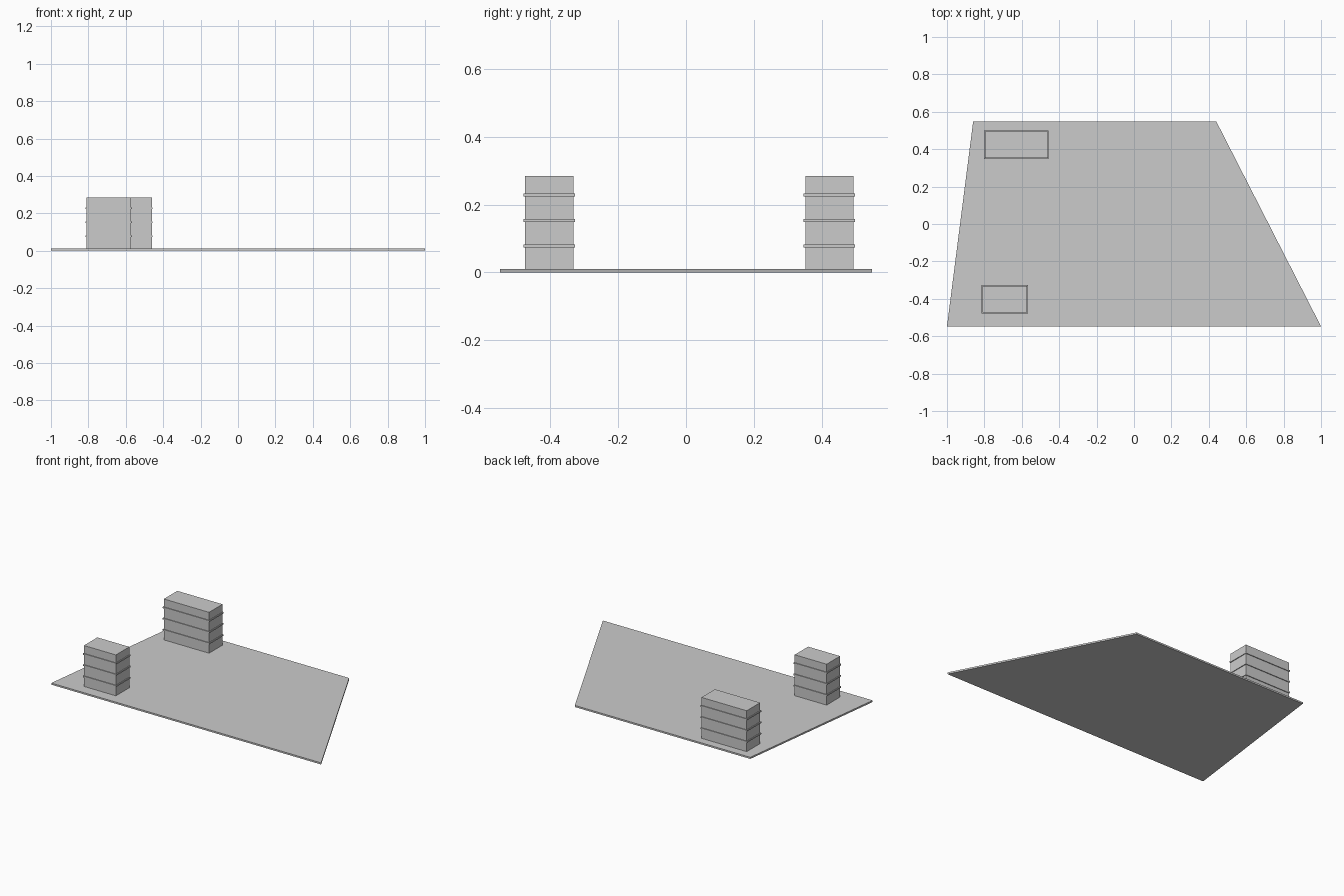
import bpy
import bmesh

cube = bpy.data.objects.get("Cube")
if cube:
    bpy.data.objects.remove(cube, do_unlink=True)

grey = bpy.data.materials.new("light_grey")
grey.use_nodes = True
colour = (0.6, 0.6, 0.6, 1)
grey.diffuse_color = colour
grey.node_tree.nodes["Principled BSDF"].inputs["Base Color"].default_value = colour


def prism(name, outline, bottom, top):
    """Extrude a counter-clockwise flat outline upwards into a closed solid."""
    bm = bmesh.new()
    face = bm.faces.new([bm.verts.new((x, y, bottom)) for x, y in outline])
    result = bmesh.ops.extrude_face_region(bm, geom=[face], use_keep_orig=True)
    for item in result["geom"]:
        if isinstance(item, bmesh.types.BMVert):
            item.co.z = top
    bmesh.ops.recalc_face_normals(bm, faces=bm.faces[:])
    mesh = bpy.data.meshes.new(name)
    bm.to_mesh(mesh)
    bm.free()
    mesh.materials.append(grey)
    obj = bpy.data.objects.new(name, mesh)
    bpy.context.collection.objects.link(obj)
    return obj


def rectangle(x0, x1, y0, y1, grow=0):
    x0, x1, y0, y1 = x0 - grow, x1 + grow, y0 - grow, y1 + grow
    return [(x0, y0), (x1, y0), (x1, y1), (x0, y1)]


SLAB_TOP = 0.011
ROOF = 0.285
STOREYS = 4
LEDGE_Z = (0.078, 0.153, 0.228)

# Site slab
prism("ground_slab", [(-1, -0.548), (1, -0.548), (0.44, 0.548), (-0.86, 0.548)], 0, SLAB_TOP)

# Two blocks, each with a thin ledge around every upper floor
blocks = {
    "front_building": (-0.81, -0.573, -0.474, -0.332),
    "back_building": (-0.796, -0.461, 0.352, 0.494),
}
for name, bounds in blocks.items():
    prism(name, rectangle(*bounds), SLAB_TOP, ROOF)
    for number, z in enumerate(LEDGE_Z, 1):
        prism(f"{name}_ledge_{number}", rectangle(*bounds, grow=0.005), z - 0.0045, z + 0.0045)
